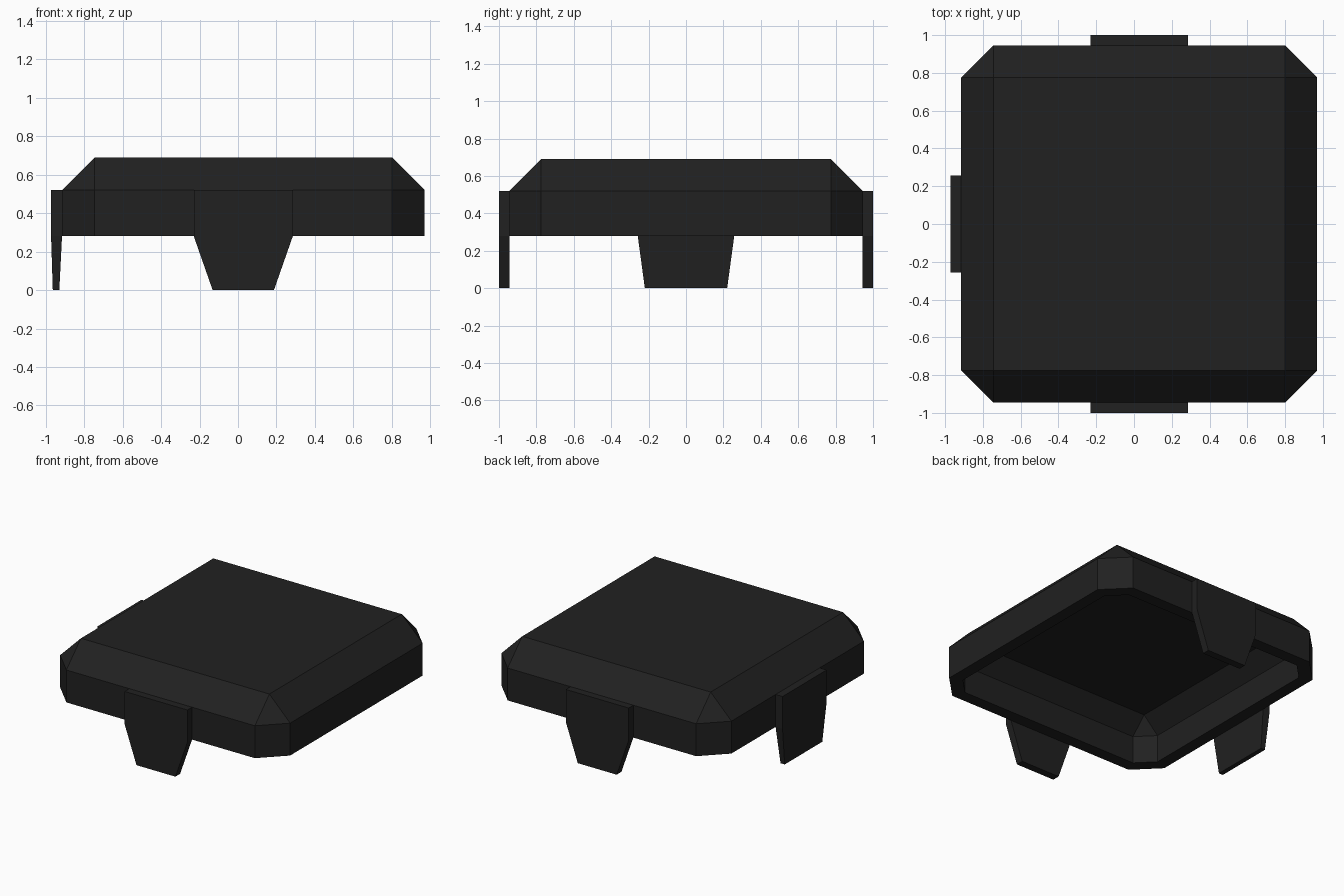
import bpy

if "Cube" in bpy.data.objects:
    bpy.data.objects.remove(bpy.data.objects["Cube"])

CX = 0.0275  # body centre in x

black = bpy.data.materials.new("black_plastic")
black.diffuse_color = (0.015, 0.015, 0.015, 1)
black.use_nodes = True
black.node_tree.nodes["Principled BSDF"].inputs["Base Color"].default_value = black.diffuse_color


def add_mesh(name, verts, faces):
    mesh = bpy.data.meshes.new(name)
    mesh.from_pydata(verts, [], faces)
    mesh.materials.append(black)
    obj = bpy.data.objects.new(name, mesh)
    bpy.context.collection.objects.link(obj)
    return obj


def octagon(hx, hy, c, z):
    return [(CX + x, y, z) for x, y in (
        (hx, -hy + c), (hx, hy - c), (hx - c, hy), (-hx + c, hy),
        (-hx, hy - c), (-hx, -hy + c), (-hx + c, -hy), (hx - c, -hy))]


def dome(hx, hy, c, z0, z1, z2):
    """Chamfered box wall, sloped shoulder with corner triangles, flat top."""
    verts = octagon(hx, hy, c, z0) + octagon(hx, hy, c, z1)
    verts += [(CX + sx * (hx - c), sy * (hy - c), z2)
              for sx, sy in ((1, -1), (1, 1), (-1, 1), (-1, -1))]
    faces = [(i, (i + 1) % 8, 8 + (i + 1) % 8, 8 + i) for i in range(8)]
    for k in range(4):
        a, b, n = 8 + 2 * k, 9 + 2 * k, 8 + (2 * k + 2) % 8
        t, u = 16 + k, 16 + (k + 1) % 4
        faces += [(a, b, u, t), (b, n, u)]
    faces.append((16, 17, 18, 19))
    return verts, faces


# Hollow cap: outer skin, inner skin and the rim between them
outer_v, outer_f = dome(0.9425, 0.945, 0.17, 0.28, 0.52, 0.69)
inner_v, inner_f = dome(0.8525, 0.855, 0.117, 0.28, 0.483, 0.60)
n = len(outer_v)
faces = outer_f + [tuple(i + n for i in reversed(f)) for f in inner_f]
faces += [((i + 1) % 8, i, n + i, n + (i + 1) % 8) for i in range(8)]
add_mesh("cap_shell", outer_v + inner_v, faces)


def clip(name, rings):
    """Tapered tab lofted through boxes given as (x0, x1, y0, y1, z)."""
    verts = [p for x0, x1, y0, y1, z in rings
             for p in ((x0, y0, z), (x1, y0, z), (x1, y1, z), (x0, y1, z))]
    faces = [(3, 2, 1, 0)]
    for r in range(0, len(verts) - 4, 4):
        faces += [(r + i, r + (i + 1) % 4, r + 4 + (i + 1) % 4, r + 4 + i)
                  for i in range(4)]
    faces.append(tuple(range(len(verts) - 4, len(verts))))
    add_mesh(name, verts, faces)


# Front and back clips
for name, y0, y1 in (("front_clip", -1.0, -0.945), ("back_clip", 0.945, 1.0)):
    clip(name, [(-0.132, 0.187, y0, y1, 0), (-0.23, 0.285, y0, y1, 0.28),
                (-0.23, 0.285, y0, y1, 0.52)])

# Left clip
clip("left_clip", [(-0.963, -0.929, -0.22, 0.22, 0),
                   (-0.972, -0.915, -0.258, 0.258, 0.28),
                   (-0.972, -0.915, -0.258, 0.258, 0.52)])
